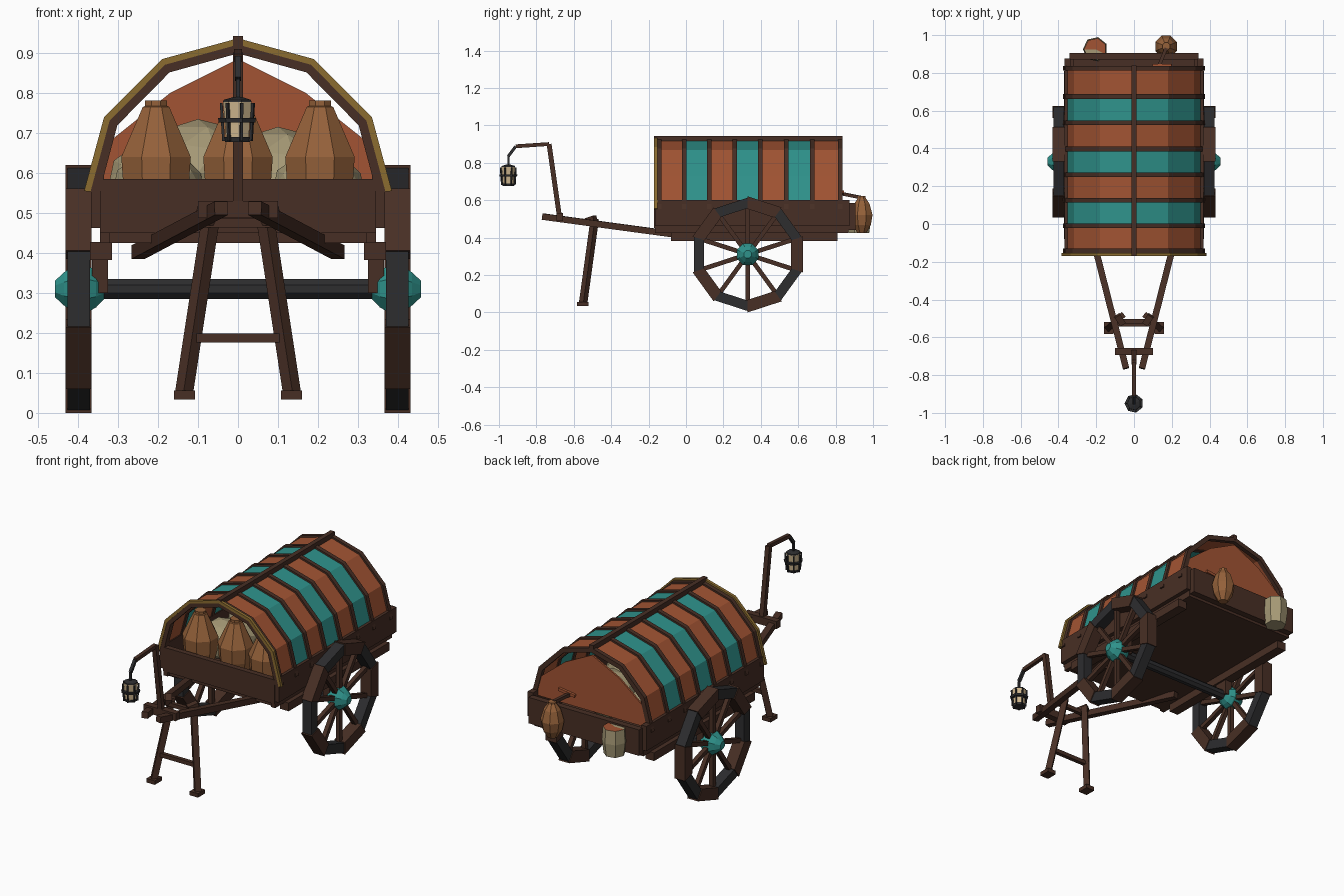
import bpy, bmesh, math
from mathutils import Vector, Matrix

cube = bpy.data.objects.get("Cube")
if cube:
    bpy.data.objects.remove(cube, do_unlink=True)


def material(name, r, g, b):
    m = bpy.data.materials.new(name)
    m.use_nodes = True
    m.diffuse_color = (r, g, b, 1)
    node = next(n for n in m.node_tree.nodes if n.type == 'BSDF_PRINCIPLED')
    node.inputs["Base Color"].default_value = (r, g, b, 1)
    return m


WOOD = material("brown wood", .064, .028, .018)
IRON = material("dark iron", .026, .026, .028)
TEAL = material("teal", .028, .29, .26)
ORANGE = material("orange cloth", .36, .088, .033)
CLAY = material("tan clay", .30, .12, .042)
CREAM = material("lamp cream", .62, .47, .27)
SACKCLOTH = material("sackcloth", .38, .32, .18)
GOLD = material("gold trim", .26, .15, .03)


def finish(name, bm, *mats):
    bmesh.ops.recalc_face_normals(bm, faces=bm.faces)
    me = bpy.data.meshes.new(name)
    bm.to_mesh(me)
    bm.free()
    for m in mats:
        me.materials.append(m)
    ob = bpy.data.objects.new(name, me)
    bpy.context.collection.objects.link(ob)
    return ob


def box(name, x, y, z, mat):
    """Box from (low, high) ranges."""
    bm = bmesh.new()
    size = Vector((x[1] - x[0], y[1] - y[0], z[1] - z[0]))
    mid = Vector((sum(x), sum(y), sum(z))) / 2
    bmesh.ops.create_cube(bm, size=1, matrix=Matrix.Translation(mid) @ Matrix.Diagonal(size.to_4d()))
    return finish(name, bm, mat)


def bar(name, a, b, w, mat):
    """Square bar between two points."""
    a, b = Vector(a), Vector(b)
    d = b - a
    bm = bmesh.new()
    rot = d.to_track_quat('Z', 'Y').to_matrix().to_4x4()
    bmesh.ops.create_cube(bm, size=1, matrix=Matrix.Translation((a + b) / 2) @ rot
                          @ Matrix.Diagonal((w, w, d.length, 1)))
    return finish(name, bm, mat)


def prism(name, outline, place, lo, hi, mat):
    """Extrude a 2D outline; place(u, v, depth) returns the 3D point."""
    bm = bmesh.new()
    rings = [[bm.verts.new(place(u, v, d)) for u, v in outline] for d in (lo, hi)]
    n = len(outline)
    for ring in rings:
        bm.faces.new(ring)
    for i in range(n):
        j = (i + 1) % n
        bm.faces.new((rings[0][i], rings[0][j], rings[1][j], rings[1][i]))
    return finish(name, bm, mat)


def lathe(name, profile, sides, loc, *mats, axis='Z'):
    """Faceted turned shape from (radius, height) pairs, with fan caps."""
    bm = bmesh.new()
    rings = []
    for r, h in profile:
        ring = []
        for i in range(sides):
            t = math.tau * (i + .5) / sides
            u, v = r * math.cos(t), r * math.sin(t)
            ring.append(bm.verts.new(Vector(loc) + Vector((h, u, v) if axis == 'X' else (u, v, h))))
        rings.append(ring)
    for low, high in zip(rings, rings[1:]):
        for i in range(sides):
            j = (i + 1) % sides
            bm.faces.new((low[i], low[j], high[j], high[i]))
    caps = [bm.faces.new(rings[0]), bm.faces.new(rings[-1])]
    bmesh.ops.poke(bm, faces=caps)
    return finish(name, bm, *mats)


# Canopy cross-section, shared by ribs, cloth and trim
HALF = [(.385, .555), (.335, .74), (.19, .885), (0, .937)]


def arch_line(inset):
    kx, kz = 1 - inset / .385, 1 - inset / .44
    right = [(x * kx, .5 + (z - .5) * kz) for x, z in HALF]
    return right + [(-x, z) for x, z in right[-2::-1]]


def arch(name, y0, y1, inset, thick, mat):
    outline = arch_line(inset) + arch_line(inset + thick)[::-1]
    return prism(name, outline, lambda u, v, d: (u, d, v), y0, y1, mat)


RIBS = [-.142, -.01, .125, .26, .397, .535, .675, .825]
for i, y in enumerate(RIBS):
    arch("canopy_rib", y - .012, y + .012, .01, .026, WOOD)
    if i:
        arch("cloth_strip", RIBS[i - 1], y, .02, .01, ORANGE if i % 2 else TEAL)
arch("front_gold_trim", -.17, -.153, 0, .016, GOLD)
arch("front_rib", -.168, -.145, .016, .022, WOOD)
box("ridge_pole", (-.013, .013), (-.17, .838), (.915, .943), WOOD)

# Rear curtain, leaving gaps under the roof
curtain = [(.345, .57), (.32, .68), (.17, .8), (0, .885), (-.17, .8), (-.32, .68), (-.345, .57)]
prism("rear_curtain", curtain, lambda u, v, d: (u, d, v), .822, .832, ORANGE)

# Wagon bed
box("bed_floor", (-.335, .335), (-.15, .87), (.425, .46), WOOD)
box("front_board", (-.345, .345), (-.17, -.14), (.45, .585), WOOD)
box("rear_board", (-.342, .342), (.87, .905), (.44, .585), WOOD)
for s in (-1, 1):
    x = sorted((s * .335, s * .368))
    box("side_board", x, (-.165, .875), (.462, .6), WOOD)
    box("side_lower_board", sorted((s * .32, s * .345)), (-.165, .87), (.425, .47), WOOD)
    box("bed_beam", sorted((s * .315, s * .37)), (-.08, .81), (.382, .428), WOOD)
    box("axle_bracket", sorted((s * .325, s * .365)), (.29, .37), (.3, .39), WOOD)

# Axle and wheels
WY, WZ = .33, .31
lathe("axle", [(.027, -.36), (.027, .36)], 8, (0, WY, WZ), IRON, axis='X')
for s in (-1, 1):
    for k in range(10):
        mid = math.radians(36 * k)
        a, b = mid - math.pi / 10, mid + math.pi / 10
        iron = k % 2 == 1
        ro, ri = (.31, .243) if iron else (.303, .247)
        rim = [(r * math.cos(t), r * math.sin(t)) for r, t in ((ro, a), (ro, b), (ri, b), (ri, a))]
        prism("wheel_rim_segment", rim, lambda u, v, d: (s * d, WY - u, WZ + v),
              .366 if iron else .37, .432 if iron else .427, IRON if not iron else WOOD)
        c, n = math.cos(a), math.sin(a)
        bar("wheel_spoke", (s * .395, WY + .03 * c, WZ + .03 * n),
            (s * .395, WY + .26 * c, WZ + .26 * n), .024, WOOD)
    hub = [(.025, .333), (.05, .355), (.062, .375), (.062, .412), (.045, .435), (.022, .458)]
    lathe("wheel_hub", [(r, s * h) for r, h in hub], 8, (0, WY, WZ), TEAL, axis='X')

# Shafts, crossbars and prop legs
for s in (-1, 1):
    bar("shaft", (s * .042, -.765, .512), (s * .25, .05, .402), .034, WOOD)
    bar("prop_leg", (s * .066, -.488, .5), (s * .135, -.55, .05), .032, WOOD)
    box("prop_foot", sorted((s * .108, s * .16)), (-.582, -.52), (.034, .056), WOOD)
    bar("leg_peg", (s * .06, -.53, .485), (s * .09, -.485, .5), .035, WOOD)
box("shaft_crossbar", (-.1, .1), (-.693, -.657), (.488, .53), WOOD)
bar("rear_crossbar", (-.085, -.515, .475), (.085, -.515, .475), .022, WOOD)
bar("leg_brace", (-.112, -.532, .187), (.112, -.532, .187), .022, WOOD)

# Lantern pole and hook
path = [(0, -.675, .5), (0, -.732, .9), (0, -.91, .888), (0, -.95, .835), (0, -.95, .785)]
for a, b, w in zip(path, path[1:], (.026, .02, .016, .011)):
    bar("lantern_pole", a, b, w, WOOD if w > .018 else IRON)

# Lantern
L = (0, -.95, 0)
lathe("lantern_glass", [(.03, .685), (.032, .72), (.038, .778)], 7, L, CREAM)
lathe("lantern_cap", [(.038, .776), (.036, .783), (.012, .79)], 7, L, IRON)
lathe("lantern_band", [(.048, .726), (.05, .738)], 7, L, IRON)
lathe("lantern_base", [(.032, .677), (.036, .69)], 7, L, IRON)
for i in range(7):
    t = math.tau * (i + .5) / 7
    c, n = math.cos(t), math.sin(t)
    bar("lantern_bar", (.036 * c, -.95 + .036 * n, .68), (.042 * c, -.95 + .042 * n, .775), .007, IRON)

# Cargo jars and sacks
for x, y in ((-.205, -.04), (0, -.02), (.205, -.04)):
    lathe("cargo_jar", [(.06, .46), (.088, .56), (.094, .64), (.036, .765), (.03, .768), (.03, .782)],
          8, (x, y, 0), CLAY)
for x, y, z, r in ((-.1, .3, .6, .15), (.1, .32, .585, .145), (-.2, .55, .57, .13),
                   (.2, .12, .55, .12), (-.2, .15, .55, .12), (.05, .6, .57, .14)):
    bm = bmesh.new()
    bmesh.ops.create_icosphere(bm, subdivisions=2, radius=r,
                               matrix=Matrix.Translation((x, y, z)) @ Matrix.Diagonal((1, 1, .9, 1)))
    finish("cargo_sack", bm, SACKCLOTH)

# Goods hung on the rear board
lathe("hanging_jar", [(.026, .425), (.052, .468), (.062, .52), (.045, .58), (.022, .612), (.022, .622)],
      8, (.17, .94, 0), CLAY)
bar("hanging_jar_peg", (.13, .83, .635), (.17, .93, .615), .018, WOOD)
bar("curtain_peg", (.1, .838, .632), (.2, .838, .645), .016, ORANGE)
bucket = lathe("hanging_bucket", [(.056, .425), (.066, .5), (.06, .575)], 7, (-.205, .925, 0),
               SACKCLOTH, ORANGE)
for f in bucket.data.polygons:
    if f.normal.z > .9 and f.center.y > .92:
        f.material_index = 1
